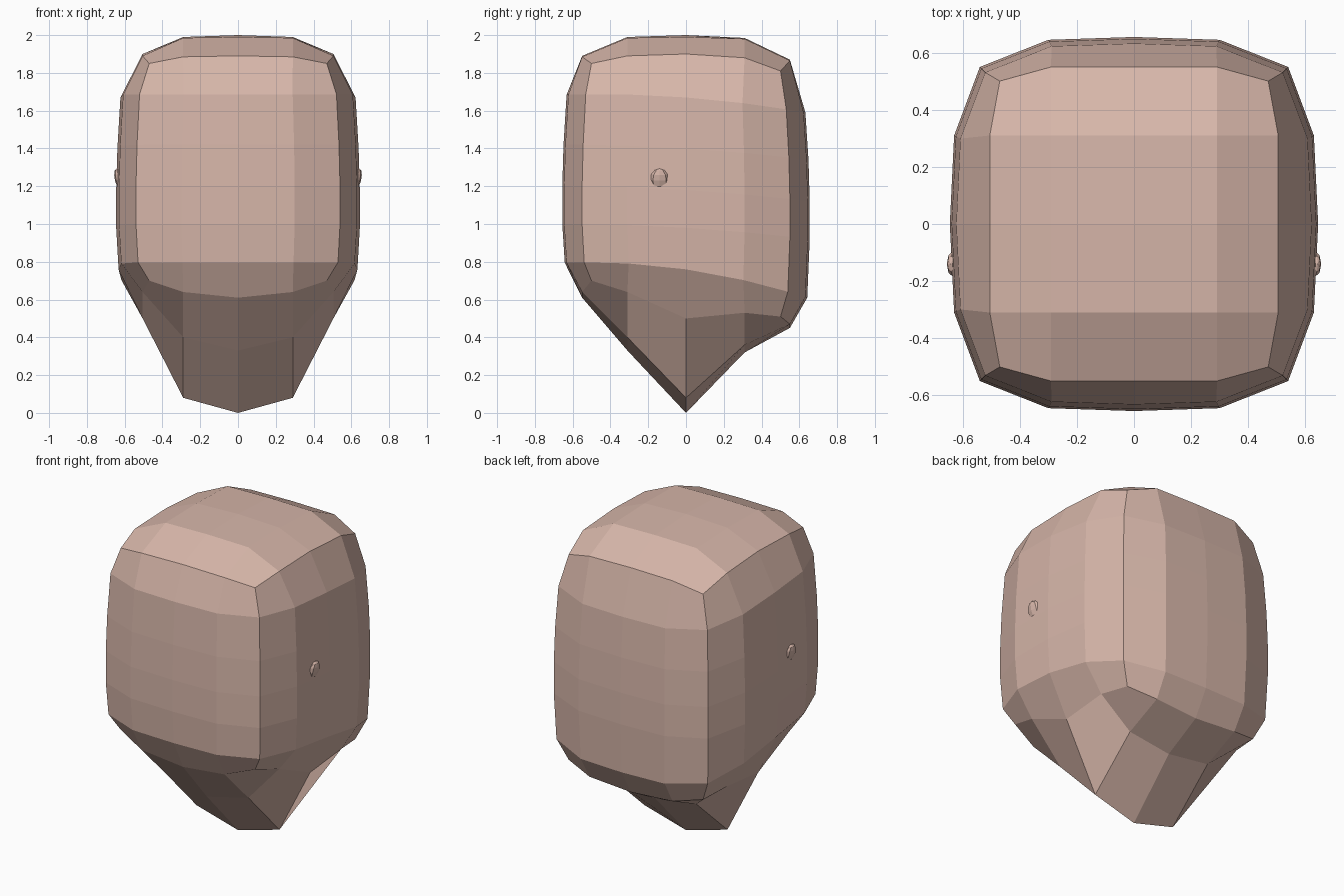
import bpy, bmesh
from mathutils import Matrix

if "Cube" in bpy.data.objects:
    bpy.data.objects.remove(bpy.data.objects["Cube"])

skin = bpy.data.materials.new("skin")
skin.diffuse_color = (0.68, 0.47, 0.40, 1)
skin.use_nodes = True
skin.node_tree.nodes["Principled BSDF"].inputs["Base Color"].default_value = skin.diffuse_color


def finish(name, bm):
    bmesh.ops.recalc_face_normals(bm, faces=bm.faces)
    me = bpy.data.meshes.new(name)
    bm.to_mesh(me)
    bm.free()
    me.materials.append(skin)
    ob = bpy.data.objects.new(name, me)
    bpy.context.collection.objects.link(ob)
    return ob


def mirror(ob):
    m = ob.modifiers.new("mirror", "MIRROR")
    m.use_axis[0] = True


# crown and jaw heights, rows run front to back, columns centre to side
CROWN = [(1.89, 1.885, 1.85), (1.99, 1.985, 1.89), (2.0, 1.99, 1.90),
         (1.985, 1.98, 1.88), (1.87, 1.865, 1.81)]
JAW = [(0.61, 0.64, 0.70), (0.33, 0.40, 0.64), (0.0, 0.08, 0.50),
       (0.32, 0.36, 0.53), (0.45, 0.47, 0.51)]
CAP_Y = (-0.55, -0.31, 0, 0.31, 0.55)

# half outline around the head, and its levels: front, middle, back height, scale
OUTLINE = [(0, -0.655), (0.3, -0.645), (0.54, -0.55), (0.63, -0.31), (0.645, 0),
           (0.63, 0.31), (0.54, 0.55), (0.3, 0.645), (0, 0.655)]
LEVELS = [(0.795, 0.76, 0.61, 0.98), (1.0, 0.98, 0.92, 1.0), (1.2, 1.18, 1.12, 1.0),
          (1.42, 1.40, 1.34, 0.99), (1.685, 1.67, 1.59, 0.965)]


def cap(bm, heights):
    grid = []
    for j, row in enumerate(heights):
        end = j in (0, 4)
        xs = (0, 0.29, 0.47 if end else 0.505)
        grid.append([bm.verts.new((xs[i], CAP_Y[j] * (0.91 if end and i == 2 else 1), z))
                     for i, z in enumerate(row)])
    for j in range(4):
        for i in range(2):
            bm.faces.new((grid[j][i], grid[j][i + 1], grid[j + 1][i + 1], grid[j + 1][i]))
    return grid[0] + [r[2] for r in grid[1:4]] + grid[4][::-1]


# head: jaw cap, tilted side rings, crown cap
bm = bmesh.new()
rings = [cap(bm, JAW)]
for front, mid, back, s in LEVELS:
    ring = []
    for x, y in OUTLINE:
        t = y / 0.655
        z = mid + (front + back - 2 * mid) / 2 * t * t + (back - front) / 2 * t
        ring.append(bm.verts.new((x * s, y * s, z)))
    rings.append(ring)
rings.append(cap(bm, CROWN))
for a, b in zip(rings, rings[1:]):
    for k in range(8):
        bm.faces.new((a[k], a[k + 1], b[k + 1], b[k]))
mirror(finish("head", bm))

# ears: small low-poly nubs
bm = bmesh.new()
bmesh.ops.create_uvsphere(bm, u_segments=8, v_segments=6, radius=1,
                          matrix=Matrix.Translation((0.628, -0.14, 1.235))
                          @ Matrix.Rotation(0.25, 4, 'Y')
                          @ Matrix.Diagonal((0.024, 0.05, 0.06, 1)))
mirror(finish("ear", bm))
